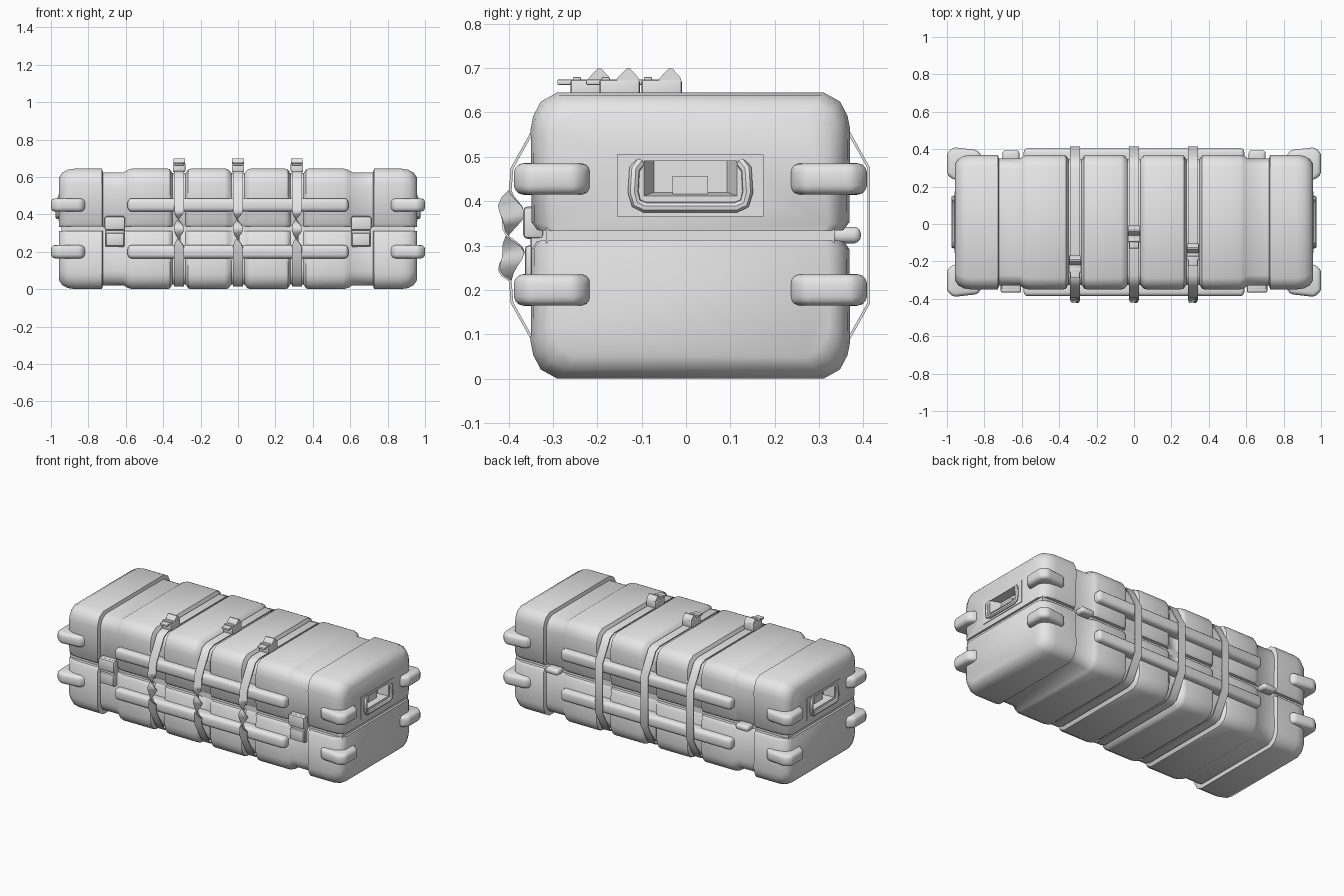
import bpy, bmesh, math
from mathutils import Vector

cube = bpy.data.objects.get("Cube")
if cube:
    bpy.data.objects.remove(cube)

grey = bpy.data.materials.new("light_grey")
grey.use_nodes = True
grey.diffuse_color = (0.8, 0.8, 0.8, 1)
grey.node_tree.nodes["Principled BSDF"].inputs["Base Color"].default_value = (0.8, 0.8, 0.8, 1)

CY, CZ = 0.01, 0.3225      # centre of the case body
HY, HZ = 0.36, 0.3225      # half depth and half height
STRAPS = (-0.315, 0.0, 0.315)
parts = []


def finish(name, bm, bevel=0, segments=3):
    bmesh.ops.recalc_face_normals(bm, faces=bm.faces)
    mesh = bpy.data.meshes.new(name)
    bm.to_mesh(mesh)
    bm.free()
    ob = bpy.data.objects.new(name, mesh)
    bpy.context.collection.objects.link(ob)
    mesh.materials.append(grey)
    if bevel:
        mod = ob.modifiers.new("bevel", 'BEVEL')
        mod.width, mod.segments = bevel, segments
        mod.limit_method, mod.angle_limit = 'ANGLE', math.radians(25)
    parts.append(ob)
    return ob


def loft(name, rings, bevel=0, segments=3):
    """Skin a row of equal closed rings and cap both ends."""
    bm = bmesh.new()
    rows = [[bm.verts.new(p) for p in ring] for ring in rings]
    n = len(rows[0])
    for a, b in zip(rows, rows[1:]):
        for i in range(n):
            bm.faces.new((a[i], a[(i + 1) % n], b[(i + 1) % n], b[i]))
    bm.faces.new(rows[0])
    bm.faces.new(rows[-1])
    return finish(name, bm, bevel, segments)


def box(name, x, y, z, bevel=0, segments=2):
    ring = lambda h: [(x[0], y[0], h), (x[1], y[0], h), (x[1], y[1], h), (x[0], y[1], h)]
    return loft(name, [ring(z[0]), ring(z[1])], bevel, segments)


def cut(ob, cutter):
    mod = ob.modifiers.new("cut", 'BOOLEAN')
    mod.operation, mod.solver, mod.object = 'DIFFERENCE', 'EXACT', cutter


# Shells: half profile lofted along x, with valleys for straps and latches
half = [(0.345, 0.012), (0.358, 0.03), (0.36, 0.24), (0.354, 0.27), (0.337, 0.302), (0.3, 0.3225)]
profile = half + [(-y, z) for y, z in reversed(half)]
right = [(0.034, 0.025), (0.052, 0.004), (0.07, 0), (0.25, 0), (0.266, 0.004), (0.28, 0.025),
         (0.35, 0.025), (0.364, 0.004), (0.38, 0), (0.565, 0), (0.59, 0.007), (0.61, 0.02),
         (0.722, 0.02), (0.728, 0), (0.87, 0), (0.91, 0.006), (0.94, 0.022), (0.957, 0.048)]
stations = [(-x, d) for x, d in reversed(right)] + right


def shell(name, sz):
    return loft(name, [[(x, CY + y * (1 - d / HY), CZ + sz * z * (1 - d / HZ)) for y, z in profile]
                       for x, d in stations])


lid = shell("upper_shell", 1)
tray = shell("lower_shell", -1)
box("seam_core", (-0.943, 0.943), (CY - 0.325, CY + 0.325), (0.28, 0.36))

# Corner bumpers and long rails, mirrored to every side
foot = [(0.8, -0.33), (0.835, -0.385), (0.965, -0.4), (1.0, -0.37), (1.0, -0.255), (0.965, -0.225), (0.85, -0.225)]
for sz, level in (("lower", 0.2), ("upper", 0.45)):
    for sy, depth in ((-1, "front"), (1, "back")):
        for sx, side in ((1, "left"), (-1, "right")):
            ring = lambda h: [(sx * x, CY - sy * y, h) for x, y in foot]
            loft(f"{sz}_{depth}_{side}_bumper", [ring(level - 0.035), ring(level + 0.035)], 0.02)
        ys = sorted((CY + sy * 0.31, CY + sy * 0.396))
        box(f"{sz}_{depth}_rail", (-0.59, 0.59), ys, (level - 0.036, level + 0.036), 0.022, 3)

# Carrying handles in recessed pockets at both ends
cutters = []
for sx, side in ((1, "left"), (-1, "right")):
    ring = lambda x, k: [(sx * x, CY + y * k, z) for y, z in
                         ((-0.11, 0.49), (0.11, 0.49), (0.11, 0.45 - 0.04 * k), (-0.11, 0.45 - 0.04 * k))]
    pocket = loft(f"{side}_pocket_cutter", [ring(0.9, 0.75), ring(0.98, 1.02)])
    pocket.hide_render = True
    parts.remove(pocket)
    cutters.append(pocket)
    plate = box(f"{side}_handle_plate", sorted((sx * 0.94, sx * 0.961)), (-0.155, 0.175), (0.365, 0.505))
    cut(lid, pocket)
    cut(plate, pocket)
    box(f"{side}_pocket_block", sorted((sx * 0.89, sx * 0.925)), (-0.03, 0.05), (0.405, 0.457))
    curve = bpy.data.curves.new(f"{side}_handle", 'CURVE')
    curve.dimensions, curve.bevel_depth, curve.bevel_resolution = '3D', 0.0125, 2
    grip = [(0.93, -0.1, 0.484), (0.957, -0.106, 0.484), (0.964, -0.116, 0.472), (0.964, -0.119, 0.42),
            (0.964, -0.112, 0.395), (0.964, -0.092, 0.386)]
    grip += [(x, 2 * CY - y, z) for x, y, z in reversed(grip)]
    spline = curve.splines.new('POLY')
    spline.points.add(len(grip) - 1)
    for p, (x, y, z) in zip(spline.points, grip):
        p.co = (sx * x, y, z, 1)
    curve.materials.append(grey)
    ob = bpy.data.objects.new(f"{side}_handle", curve)
    bpy.context.collection.objects.link(ob)
    parts.append(ob)

# Front latches and back hinges
for sx, side in ((1, "left"), (-1, "right")):
    span = lambda w: (sx * 0.658 - w, sx * 0.658 + w)
    box(f"{side}_latch_base", span(0.05), (-0.35, -0.3), (0.225, 0.39), 0.005)
    box(f"{side}_latch_hook", span(0.055), (-0.367, -0.32), (0.315, 0.388), 0.01)
    box(f"{side}_latch_lever", span(0.048), (-0.363, -0.32), (0.23, 0.3), 0.008)
    box(f"{side}_hinge", span(0.045), (0.33, 0.394), (0.305, 0.342), 0.015, 3)


# Straps: ribbon loops that twist between the front rails
def strap(name, cx):
    corner = [(0.285, 0.306), (0.325, 0.29), (0.35, 0.245), (0.402, 0.152)]
    path = [(CY - y, CZ + z, 0) for y, z in corner]
    turns = 14
    for i in range(turns + 1):
        t = i / turns
        path.append((-0.396 - 0.007 * math.sin(t * math.pi * 5), 0.425 - 0.205 * t, 2 * math.pi * t))
    path += [(CY - y, CZ - z, 0) for y, z in reversed(corner)]
    path += [(CY + y, CZ - z, 0) for y, z in corner]
    path += [(CY + y, CZ + z, 0) for y, z in reversed(corner)]
    bm = bmesh.new()
    rows = []
    for y, z, a in path:
        across = Vector((math.cos(a), math.sin(a), 0.25 * math.sin(a))) * 0.026
        rows.append([bm.verts.new(Vector((cx, y, z)) + s * across) for s in (-1, 1)])
    for a, b in zip(rows, rows[1:] + rows[:1]):
        bm.faces.new((a[0], a[1], b[1], b[0]))
    ob = finish(name, bm)
    mod = ob.modifiers.new("thickness", 'SOLIDIFY')
    mod.thickness, mod.offset = 0.006, 0


for label, cx, peak in zip(("right", "middle", "left"), STRAPS, (-0.195, -0.035, -0.13)):
    strap(f"{label}_strap", cx)
    # Buckle: base, ridged clamp and loose tail
    box(f"{label}_buckle_base", (cx - 0.033, cx + 0.033), (peak - 0.065, peak + 0.026), (0.625, 0.674), 0.006)
    ridge = lambda x: [(x, peak - 0.027, 0.668), (x, peak - 0.024, 0.678), (x, peak - 0.004, 0.699),
                       (x, peak + 0.004, 0.699), (x, peak + 0.023, 0.678), (x, peak + 0.025, 0.668)]
    loft(f"{label}_buckle_clamp", [ridge(cx - 0.031), ridge(cx + 0.031)])
    box(f"{label}_buckle_bar", (cx - 0.03, cx + 0.03), (peak - 0.06, peak - 0.042), (0.67, 0.68), 0.003)
    box(f"{label}_strap_tail", (cx - 0.025, cx + 0.025), (peak - 0.095, peak - 0.03), (0.662, 0.674), 0.003)

# Bake modifiers and curves, then smooth while keeping crisp edges
bpy.ops.object.select_all(action='DESELECT')
for ob in parts:
    ob.select_set(True)
bpy.context.view_layer.objects.active = parts[0]
bpy.ops.object.convert(target='MESH')
for c in cutters:
    bpy.data.objects.remove(c)
bpy.ops.object.shade_smooth_by_angle(angle=math.radians(42))
